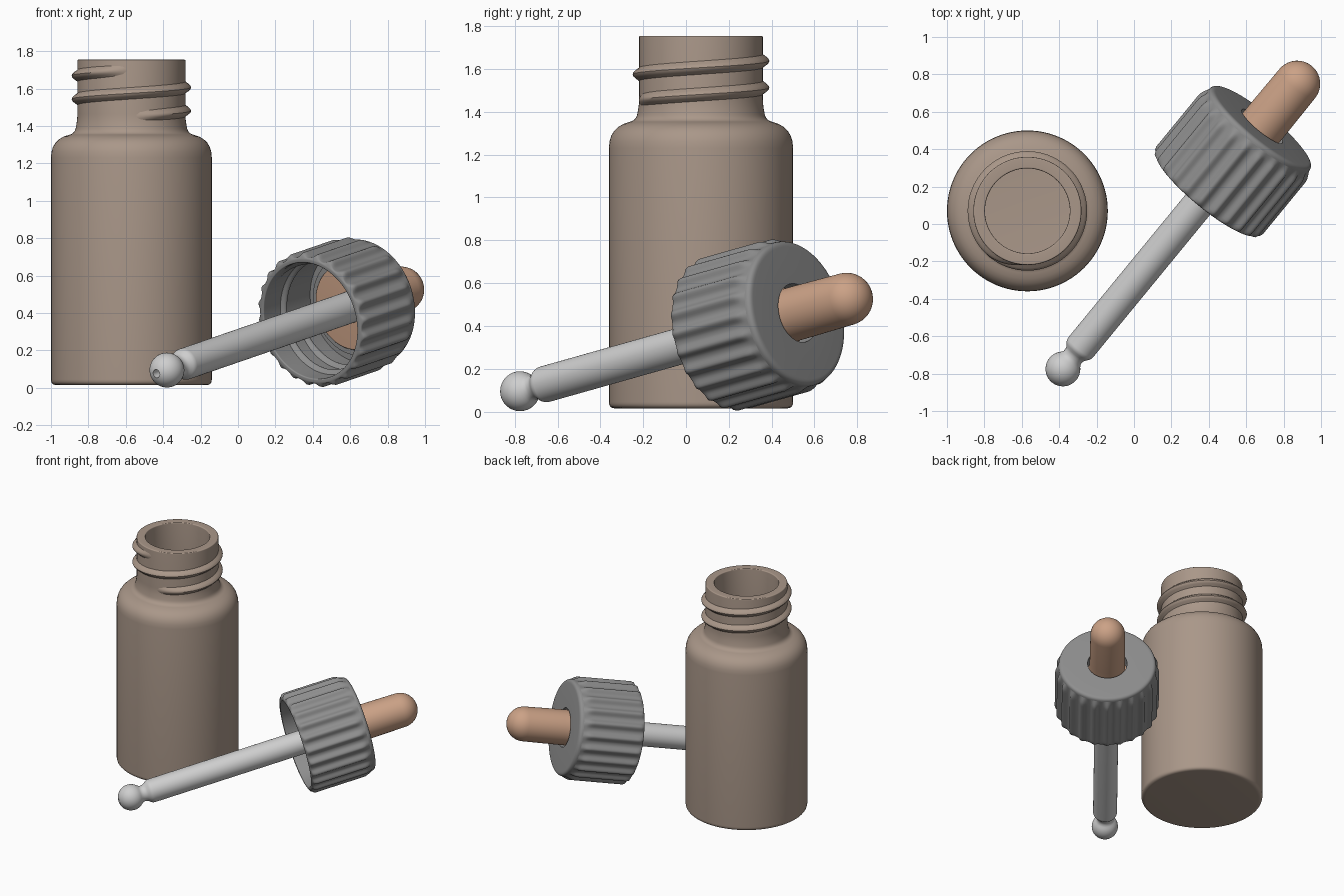
import bpy, math
from mathutils import Vector, Matrix

if "Cube" in bpy.data.objects:
    bpy.data.objects.remove(bpy.data.objects["Cube"])


def material(name, rgb):
    m = bpy.data.materials.new(name)
    m.diffuse_color = (*rgb, 1)
    m.use_nodes = True
    m.node_tree.nodes["Principled BSDF"].inputs["Base Color"].default_value = m.diffuse_color
    return m


BROWN = material("bottle_brown", (0.40, 0.31, 0.25))
GRAY = material("cap_gray", (0.27, 0.27, 0.27))
CLEAR = material("pipette_light_gray", (0.62, 0.62, 0.62))
TAN = material("bulb_tan", (0.60, 0.36, 0.24))


def rounded(points, steps=6):
    """Profile of (radius, height[, fillet]) with filleted corners."""
    out = []
    for i, p in enumerate(points):
        c = Vector(p[:2])
        if len(p) < 3:
            out.append(tuple(c))
            continue
        a, b = Vector(points[i - 1][:2]), Vector(points[i + 1][:2])
        a = c + (a - c).normalized() * p[2]
        b = c + (b - c).normalized() * p[2]
        for k in range(steps + 1):
            u = k / steps
            out.append(tuple(a * (1 - u) ** 2 + c * 2 * u * (1 - u) + b * u * u))
    return out


def make_object(name, verts, faces, mat, matrix):
    me = bpy.data.meshes.new(name)
    me.from_pydata(verts, [], faces)
    me.materials.append(mat)
    ob = bpy.data.objects.new(name, me)
    bpy.context.collection.objects.link(ob)
    ob.matrix_world = matrix
    bpy.ops.object.select_all(action='DESELECT')
    ob.select_set(True)
    bpy.context.view_layer.objects.active = ob
    bpy.ops.object.mode_set(mode='EDIT')
    bpy.ops.mesh.select_all(action='SELECT')
    bpy.ops.mesh.remove_doubles(threshold=1e-5)
    bpy.ops.mesh.normals_make_consistent(inside=False)
    bpy.ops.object.mode_set(mode='OBJECT')
    bpy.ops.object.shade_smooth_by_angle(angle=math.radians(40))
    return ob


def lathe(name, profile, mat, matrix, segs=96, closed=False, extra=None):
    """Revolve a profile; extra(r, z, angle) adds to the radius."""
    n, verts, faces = len(profile), [], []
    for s in range(segs):
        a = 2 * math.pi * s / segs
        for r, z in profile:
            q = r + (extra(r, z, a) if extra else 0)
            verts.append((q * math.cos(a), q * math.sin(a), z))
    for s in range(segs):
        t = (s + 1) % segs
        for i in range(n if closed else n - 1):
            j = (i + 1) % n
            faces.append((s * n + i, t * n + i, t * n + j, s * n + j))
    return make_object(name, verts, faces, mat, matrix)


def thread(name, mat, matrix, r0, height, half, z0, pitch, turns, start):
    """Helical ridge with tapered ends (negative height points inward)."""
    steps, k, verts, faces = int(72 * turns), 9, [], []
    for s in range(steps + 1):
        u = s / steps
        a = start + 2 * math.pi * turns * u
        taper = math.sin(min(1, min(u, 1 - u) * turns * 7) * math.pi / 2)
        for i in range(k):
            v = 2 * i / (k - 1) - 1
            r = r0 + height * (taper * math.cos(v * math.pi / 2) ** 1.3 - 0.1)
            verts.append((r * math.cos(a), r * math.sin(a),
                          z0 + pitch * turns * u + half * v))
    for s in range(steps):
        for i in range(k):
            j = (i + 1) % k
            faces.append((s * k + i, s * k + j, (s + 1) * k + j, (s + 1) * k + i))
    faces += [tuple(range(k)), tuple(steps * k + i for i in range(k))]
    return make_object(name, verts, faces, mat, matrix)


# Bottle: hollow body, shoulder and neck
stand = Matrix.Translation((-0.57, 0.07, 0.015))
lathe("bottle", rounded([
    (0, 0), (0.43, 0, 0.03), (0.43, 1.315, 0.10), (0.303, 1.345, 0.03),
    (0.289, 1.42, 0.03), (0.289, 1.74, 0.008), (0.227, 1.74, 0.008),
    (0.227, 1.33, 0.05), (0.37, 1.25, 0.08), (0.37, 0.06, 0.04), (0, 0.06)]),
    BROWN, stand)
thread("bottle_thread", BROWN, stand, 0.287, 0.036, 0.036, 1.435, 0.125, 2.0,
       -math.pi / 2)

# Leaning dropper frame: local z runs from the tip ball to the bulb
axis = Vector((0.620, 0.755, 0.213)).normalized()
lean = (Matrix.Translation((-0.38, -0.775, 0.095))
        @ axis.to_track_quat('Z', 'Y').to_matrix().to_4x4())

# Pipette: bored ball tip, narrow waist, straight tube
R = 0.093
ball = [(R * math.sin(math.radians(d)), -R * math.cos(math.radians(d)))
        for d in range(14, 136, 8)]
lathe("pipette", [(0, 0.02), (0.02, 0.02)] + ball + rounded([
    (0.058, 0.078), (0.058, 0.105, 0.015), (0.085, 0.14, 0.015),
    (0.085, 1.60), (0, 1.60)]), CLEAR, lean, 48)

# Rubber bulb with its sealing flange
dome = [(0.123 * math.cos(math.radians(d)), 2.02 + 0.123 * math.sin(math.radians(d)))
        for d in range(0, 91, 9)]
lathe("bulb", rounded([(0, 1.575), (0.235, 1.575, 0.01), (0.235, 1.635, 0.01),
                       (0.126, 1.635, 0.01), (0.126, 1.75)]) + dome, TAN, lean, 64)

# Screw cap: ribbed shell with a hole for the bulb
RIM, TOP, RIBS = 1.235, 1.718, 24


def rib(r, z, a):
    if r < 0.335:
        return 0
    fade = min(1, max(0, (z - RIM - 0.002) / 0.02), max(0, (TOP - 0.03 - z) / 0.06))
    fade = math.sin(fade * math.pi / 2)
    return 0.023 * fade * (0.5 + 0.5 * math.cos(RIBS * a)) ** 1.4


wall = [(0.346, RIM + 0.012 + (TOP - RIM - 0.04) * i / 24) for i in range(25)]
cap = [(0.140, 1.637), (0.140, TOP)] + rounded(
    [(0.14, TOP), (0.346, TOP, 0.03), (0.346, TOP - 0.1)])[1:-1]
cap += wall[::-1] + rounded([(0.346, RIM + 0.03), (0.346, RIM, 0.012),
                             (0.318, RIM, 0.008), (0.318, 1.637)])[1:]
lathe("cap", cap, GRAY, lean, RIBS * 12, True, rib)
thread("cap_thread", GRAY, lean, 0.320, -0.026, 0.03, 1.29, 0.125, 1.9, 0.6)
# Inner collar around the flange
lathe("cap_collar", [(0.236, 1.60), (0.27, 1.60), (0.27, 1.64), (0.236, 1.64)],
      GRAY, lean, 64, True)
